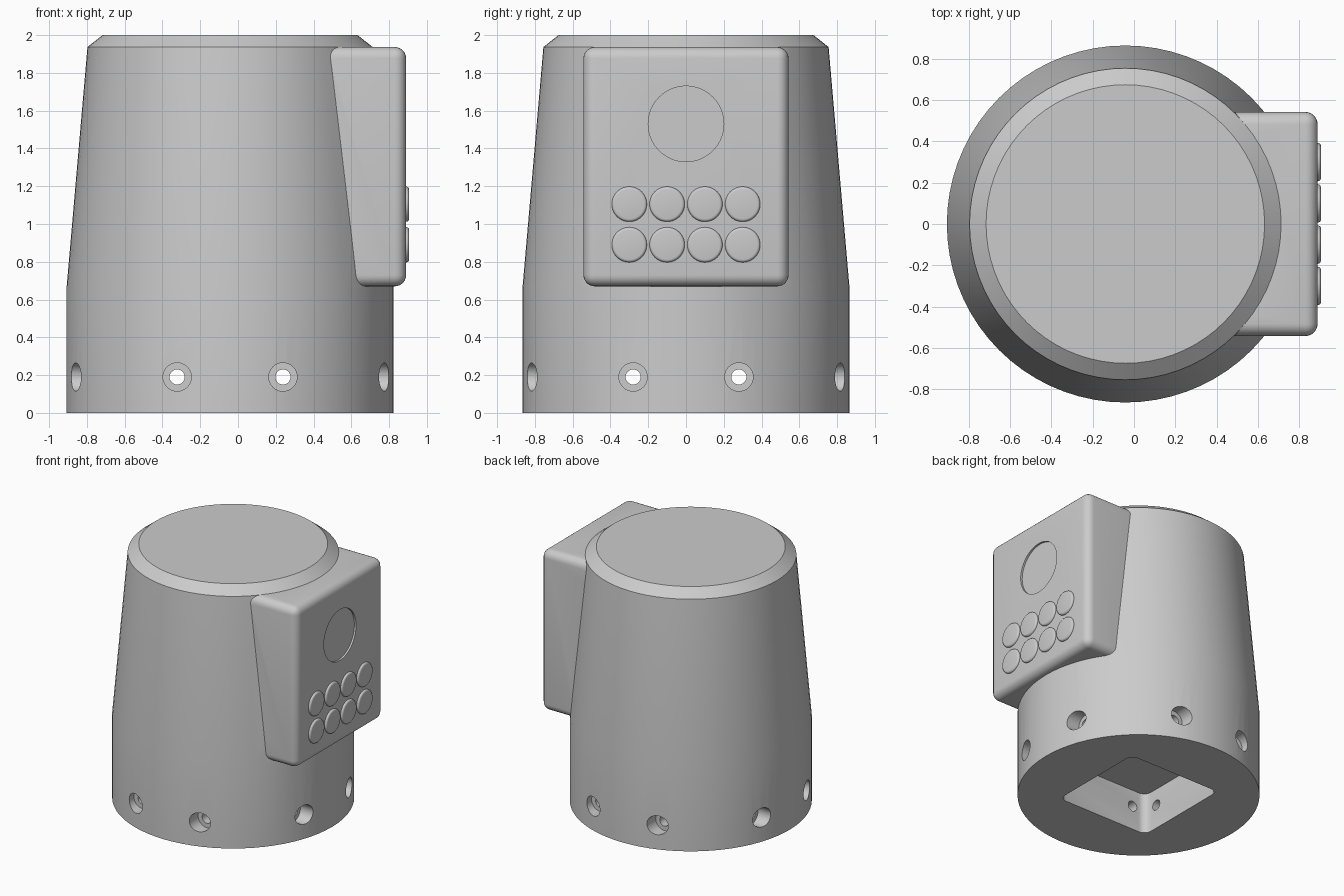
import bpy, bmesh, math
from mathutils import Matrix, Vector

if "Cube" in bpy.data.objects:
    bpy.data.objects.remove(bpy.data.objects["Cube"])

CX = -0.042          # body axis
FACE = 0.89          # front plane of the control panel


def make(name, bm):
    bmesh.ops.recalc_face_normals(bm, faces=bm.faces)
    me = bpy.data.meshes.new(name)
    bm.to_mesh(me)
    bm.free()
    ob = bpy.data.objects.new(name, me)
    bpy.context.collection.objects.link(ob)
    return ob


def box(lo, hi, radius, keep, segs=6):
    """Box whose edges are rounded where keep(v1, v2) is true."""
    lo, hi = Vector(lo), Vector(hi)
    bm = bmesh.new()
    bmesh.ops.create_cube(bm, size=1, matrix=Matrix.Translation((lo + hi) / 2)
                          @ Matrix.Diagonal((*(hi - lo), 1)))
    edges = [e for e in bm.edges if keep(e.verts[0].co, e.verts[1].co)]
    bmesh.ops.bevel(bm, geom=edges, offset=radius, segments=segs,
                    profile=0.5, affect='EDGES')
    return bm


def rod(r, a, b, segs=32):
    """Cylinder of radius r from point a to point b."""
    a, b = Vector(a), Vector(b)
    m = Matrix.Translation((a + b) / 2) @ (b - a).to_track_quat('Z', 'Y').to_matrix().to_4x4()
    bm = bmesh.new()
    bmesh.ops.create_cone(bm, cap_ends=True, segments=segs, radius1=r, radius2=r,
                          depth=(b - a).length, matrix=m)
    return bm


def lathe(profile, segs):
    bm = bmesh.new()
    rings = [[bm.verts.new((CX + r * math.cos(2 * math.pi * i / segs),
                            r * math.sin(2 * math.pi * i / segs), z))
              for i in range(segs)] for r, z in profile]
    for p, q in zip(rings, rings[1:]):
        for i in range(segs):
            j = (i + 1) % segs
            bm.faces.new((p[i], p[j], q[j], q[i]))
    bm.faces.new(rings[0])
    bm.faces.new(rings[-1])
    return bm


def boolean(target, cutter, op):
    mod = target.modifiers.new(op.lower(), 'BOOLEAN')
    mod.operation, mod.solver, mod.object = op, 'EXACT', cutter
    bpy.context.view_layer.objects.active = target
    bpy.ops.object.modifier_apply(modifier=mod.name)
    bpy.data.objects.remove(cutter)


def smooth(ob):
    bpy.ops.object.select_all(action='DESELECT')
    ob.select_set(True)
    bpy.context.view_layer.objects.active = ob
    bpy.ops.object.shade_smooth_by_angle(angle=math.radians(30))


# Tapered housing with chamfered top
body = make("housing", lathe([(0.865, 0), (0.865, 0.67), (0.755, 1.937), (0.675, 2.0)], 72))

# Control panel block, rounded everywhere except its buried back
panel = make("panel", box((0.3, -0.543, 0.67), (FACE, 0.543, 1.937), 0.06,
                          lambda p, q: max(p.x, q.x) > 0.5))
boolean(body, panel, 'UNION')

# Shallow round display recess
boolean(body, make("display_cut", rod(0.2, (FACE - 0.015, 0, 1.53), (1.1, 0, 1.53), 64)),
        'DIFFERENCE')

# Square socket underneath
boolean(body, make("socket_cut", box((CX - 0.4, -0.4, -0.2), (CX + 0.4, 0.4, 0.32), 0.06,
                                     lambda p, q: abs(p.z - q.z) > 0.1)), 'DIFFERENCE')

# Counterbored screw holes, two on each of the four sides
for k in range(4):
    rot = Matrix.Rotation(k * math.pi / 2, 3, 'Z')
    for s in (-0.28, 0.28):
        for r, inner in ((0.04, 0.3), (0.075, 0.73)):
            a, b = (rot @ Vector((d, s, 0.19)) + Vector((CX, 0, 0)) for d in (inner, 1.0))
            boolean(body, make("hole_cut", rod(r, a, b)), 'DIFFERENCE')
smooth(body)

# Eight push buttons sharing one mesh
bm = rod(0.093, (-0.03, 0, 0), (0.016, 0, 0), 40)
rim = [e for e in bm.edges if all(v.co.x > 0 for v in e.verts)]
bmesh.ops.bevel(bm, geom=rim, offset=0.015, segments=4, profile=0.5, affect='EDGES')
first = make("button", bm)
smooth(first)
for i in range(8):
    ob = first if i == 0 else first.copy()
    if i:
        bpy.context.collection.objects.link(ob)
    ob.name = f"button_{i + 1}"
    ob.location = (FACE, -0.3 + 0.2 * (i % 4), (0.89, 1.105)[i // 4])
